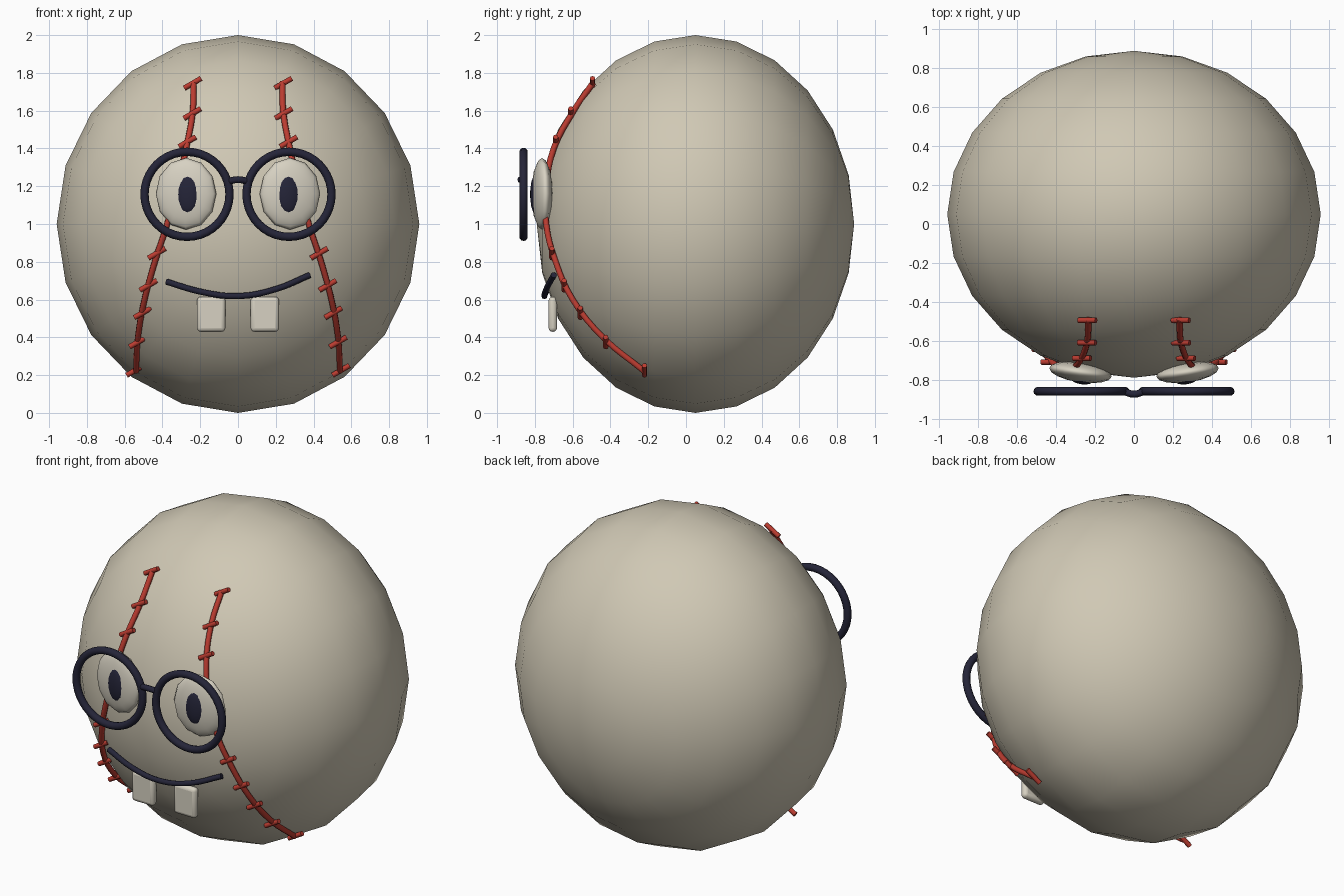
import bpy
import math
from mathutils import Vector

if "Cube" in bpy.data.objects:
    bpy.data.objects.remove(bpy.data.objects["Cube"])


def material(name, rgb):
    m = bpy.data.materials.new(name)
    m.diffuse_color = (*rgb, 1)
    m.use_nodes = True
    m.node_tree.nodes["Principled BSDF"].inputs["Base Color"].default_value = m.diffuse_color
    return m


CREAM = material("cream", (0.63, 0.58, 0.46))
IVORY = material("ivory", (0.68, 0.64, 0.54))
RED = material("stitch red", (0.50, 0.045, 0.03))
NAVY = material("dark navy", (0.018, 0.018, 0.04))


def finish(name, mat, smooth=True):
    ob = bpy.context.object
    ob.name = name
    ob.data.materials.append(mat)
    if smooth:
        bpy.ops.object.shade_smooth()
    return ob


def ellipsoid(name, loc, radii, mat, segs, rings, turn=0):
    # poles point along y
    bpy.ops.mesh.primitive_uv_sphere_add(segments=segs, ring_count=rings, location=loc,
                                         rotation=(math.pi / 2, 0, turn))
    ob = finish(name, mat)
    ob.scale = (radii[0], radii[2], radii[1])
    return ob


def tube(name, points, radius, mat, res=4):
    cu = bpy.data.curves.new(name, 'CURVE')
    cu.dimensions = '3D'
    cu.bevel_depth = radius
    cu.bevel_resolution = 2
    cu.resolution_u = res
    cu.use_fill_caps = True
    sp = cu.splines.new('BEZIER')
    sp.bezier_points.add(len(points) - 1)
    for bp, p in zip(sp.bezier_points, points):
        bp.co = p
        bp.handle_left_type = bp.handle_right_type = 'AUTO'
    ob = bpy.data.objects.new(name, cu)
    bpy.context.collection.objects.link(ob)
    bpy.ops.object.select_all(action='DESELECT')
    ob.select_set(True)
    bpy.context.view_layer.objects.active = ob
    bpy.ops.object.convert(target='MESH')
    ob = finish(name, mat, False)
    bpy.ops.object.shade_smooth_by_angle(angle=math.radians(50))
    return ob


# ball body
ellipsoid("ball_body", (0, 0.05, 1), (0.96, 0.84, 1.0), CREAM, 20, 12)

# seam path and stitch positions on the +x side
SEAM = [(0.235, -0.49, 1.75), (0.24, -0.60, 1.59), (0.275, -0.70, 1.40), (0.32, -0.74, 1.20),
        (0.375, -0.74, 1.00), (0.44, -0.69, 0.80), (0.495, -0.60, 0.60),
        (0.53, -0.44, 0.40), (0.54, -0.22, 0.22)]
STITCHES = [(0.24, -0.495, 1.745), (0.242, -0.61, 1.585), (0.268, -0.69, 1.435),
            (0.43, -0.71, 0.845), (0.475, -0.645, 0.675), (0.505, -0.56, 0.53),
            (0.53, -0.425, 0.375), (0.545, -0.22, 0.225)]

for side, s in (("left", -1), ("right", 1)):
    # seams and cross stitches (all stitches lean the same way)
    tube(f"seam_{side}", [(s * x, y, z) for x, y, z in SEAM], 0.016, RED)
    for i, (x, y, z) in enumerate(STITCHES):
        c, h = Vector((s * x, y, z)), Vector((0.045, 0, 0.026))
        tube(f"stitch_{side}_{i + 1}", [c - h, c + h], 0.014, RED, 1)

    # eyes, pupils and spectacle rims
    ellipsoid(f"eye_{side}", (s * 0.275, -0.762, 1.16), (0.162, 0.052, 0.19), IVORY, 12, 8,
              s * math.radians(8))
    ellipsoid(f"pupil_{side}", (s * 0.268, -0.80, 1.157), (0.058, 0.024, 0.10), NAVY, 16, 8,
              s * math.radians(8))
    bpy.ops.mesh.primitive_torus_add(major_radius=0.225, minor_radius=0.022, major_segments=40,
                                     minor_segments=10, location=(s * 0.27, -0.86, 1.157),
                                     rotation=(math.pi / 2, 0, 0))
    finish(f"spectacle_rim_{side}", NAVY)

    # teeth
    bpy.ops.mesh.primitive_cube_add(size=1, location=(s * 0.142, -0.705, 0.522))
    tooth = finish(f"tooth_{side}", IVORY, False)
    tooth.scale = (0.15, 0.045, 0.185)
    bpy.ops.object.transform_apply(location=False, rotation=False, scale=True)
    bev = tooth.modifiers.new("rounding", 'BEVEL')
    bev.width = 0.02
    bev.segments = 3
    bpy.ops.object.shade_smooth_by_angle(angle=math.radians(40))

# spectacle bridge
tube("spectacle_bridge", [(-0.055, -0.86, 1.225), (0, -0.875, 1.235), (0.055, -0.86, 1.225)],
     0.018, NAVY)

# smile
tube("smile", [(-0.38, -0.71, 0.695), (-0.2, -0.74, 0.642), (0, -0.75, 0.618),
               (0.2, -0.74, 0.655), (0.38, -0.70, 0.73)], 0.016, NAVY)
